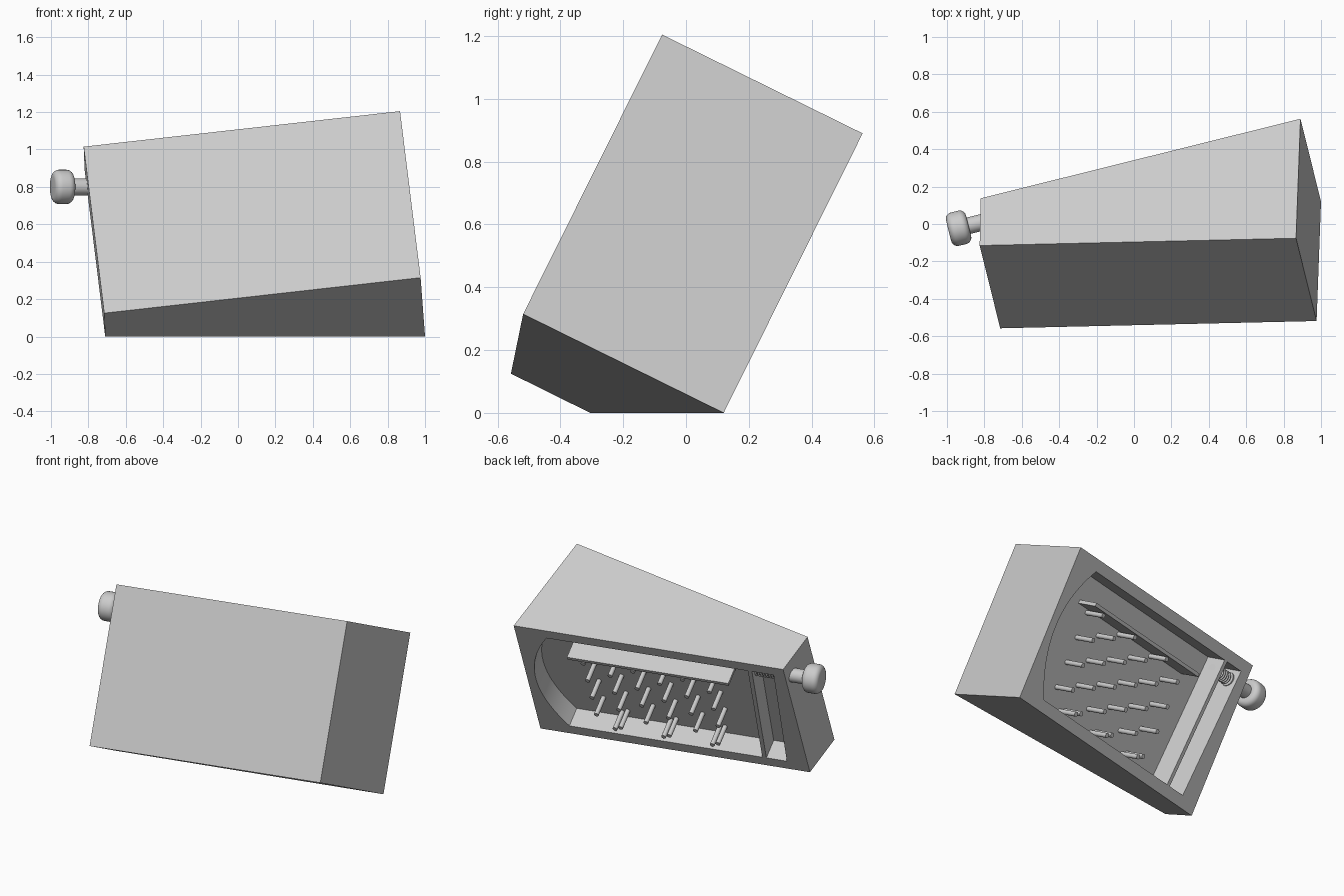
import bpy, bmesh, math
from mathutils import Matrix, Vector

if "Cube" in bpy.data.objects:
    bpy.data.objects.remove(bpy.data.objects["Cube"])

grey = bpy.data.materials.new("light grey")
grey.use_nodes = True
COLOUR = (0.6, 0.6, 0.6, 1)
grey.diffuse_color = COLOUR
grey.node_tree.nodes["Principled BSDF"].inputs["Base Color"].default_value = COLOUR

# Tilted working frame: u along the playfield, v across it, w into the case
u = Vector((1.71, 0.425, 0)).normalized()
v = Vector((-0.11, 0.4425, 0.89)).normalized()
w = u.cross(v)
FRAME = Matrix((u, v, w)).transposed().to_4x4()
FRAME.translation = (-0.71, -0.305, 0)
LENGTH, DEPTH = 1.762, 0.14


def make(name, bm, smooth=False):
    bmesh.ops.recalc_face_normals(bm, faces=bm.faces)
    mesh = bpy.data.meshes.new(name)
    bm.to_mesh(mesh)
    bm.free()
    ob = bpy.data.objects.new(name, mesh)
    bpy.context.collection.objects.link(ob)
    mesh.materials.append(grey)
    ob.matrix_world = FRAME
    if smooth:
        bpy.ops.object.select_all(action='DESELECT')
        ob.select_set(True)
        bpy.context.view_layer.objects.active = ob
        bpy.ops.object.shade_smooth_by_angle(angle=math.radians(35))
    return ob


def prism(name, outline, offset, smooth=False):
    """Extrude a closed outline of points by an offset."""
    bm = bmesh.new()
    face = bm.faces.new([bm.verts.new(p) for p in outline])
    new = bmesh.ops.extrude_face_region(bm, geom=[face])["geom"]
    bmesh.ops.translate(bm, vec=offset, verts=[g for g in new if isinstance(g, bmesh.types.BMVert)])
    return make(name, bm, smooth)


def slab(name, corners, low, high):
    return prism(name, [(a, b, low) for a, b in corners], (0, 0, high - low))


def lathe(name, profile, centre):
    """Spin (u, radius) points about the u direction."""
    bm = bmesh.new()
    verts = [bm.verts.new((a, r, 0)) for a, r in profile]
    edges = [bm.edges.new(p) for p in zip(verts, verts[1:])]
    bmesh.ops.spin(bm, geom=verts + edges, axis=(1, 0, 0), cent=(0, 0, 0),
                   angle=math.tau, steps=32)
    bmesh.ops.remove_doubles(bm, verts=bm.verts, dist=0.0001)
    bmesh.ops.translate(bm, vec=(0, *centre), verts=bm.verts)
    return make(name, bm, True)


# Wedge case
case = prism("case", [(0, 0, 0), (LENGTH, 0, 0), (1.585, 0, 0.69), (-0.066, 0, 0.274)], (0, 1, 0))

# Recess with a bowed end and a slanted end
LOW, HIGH = 0.074, 0.928
bow = []
for i in range(25):
    t = i / 24
    bow.append((1.56 + 0.145 * 4 * t * (1 - t), LOW + (HIGH - LOW) * t))
cutter = slab("recess_cutter", [(0.138, LOW)] + bow + [(0.075, HIGH)], -0.1, DEPTH)
cutter.hide_render = True
cutter.hide_viewport = True
cut = case.modifiers.new("recess", 'BOOLEAN')
cut.operation, cut.solver, cut.object = 'DIFFERENCE', 'EXACT', cutter
bpy.context.view_layer.update()
cutter.hide_viewport = False
graph = bpy.context.evaluated_depsgraph_get()
mesh = bpy.data.meshes.new_from_object(case.evaluated_get(graph))
case.modifiers.clear()
case.data = mesh
bpy.data.objects.remove(cutter)
bpy.ops.object.select_all(action='DESELECT')
case.select_set(True)
bpy.context.view_layer.objects.active = case
bpy.ops.object.shade_smooth_by_angle(angle=math.radians(20))

# Lane divider and upper shelf
slab("lane_divider", [(0.272, LOW), (0.298, LOW), (0.243, HIGH), (0.217, HIGH)], 0, DEPTH)
slab("upper_shelf", [(0.4, 0.745), (1.455, 0.745), (1.455, 0.767), (0.4, 0.767)], 0, DEPTH)

# Staggered pins, with close pairs along the lower edge
spots = []
for col in range(6):
    a = 1.357 - 0.162 * col
    odd = col % 2
    spots += [(a, 0.23 + 0.165 * row + 0.085 * odd) for row in range(4 - odd)]
for col in range(3):
    a = 1.235 - 0.318 * col
    spots += [(a - 0.02, 0.135), (a + 0.02, 0.115)]
bm = bmesh.new()
for a, b in spots:
    bmesh.ops.create_cone(bm, cap_ends=True, segments=16, radius1=0.015, radius2=0.015,
                          depth=DEPTH, matrix=Matrix.Translation((a, b, DEPTH / 2)))
make("pins", bm, True)

# Plunger rod with a rounded knob
AXIS = (0.862, 0.072)
lathe("plunger_rod", [(-0.12, 0), (-0.12, 0.045), (0.09, 0.045), (0.09, 0.028),
                      (0.248, 0.028), (0.248, 0)], AXIS)
knob = [(-0.208, 0)]
for centre, start in ((-0.173, 180), (-0.133, 90)):
    for i in range(7):
        ang = math.radians(start - 15 * i)
        knob.append((centre + 0.035 * math.cos(ang), 0.057 + 0.035 * math.sin(ang)))
lathe("plunger_knob", knob + [(-0.098, 0)], AXIS)

# Coil spring around the rod inside the lane
curve = bpy.data.curves.new("plunger_spring", 'CURVE')
curve.dimensions = '3D'
curve.bevel_depth, curve.bevel_resolution = 0.006, 2
coil = curve.splines.new('POLY')
TURNS, STEPS = 7, 16
coil.points.add(TURNS * STEPS)
for i, p in enumerate(coil.points):
    ang = math.tau * i / STEPS
    p.co = (0.095 + 0.125 * i / (TURNS * STEPS), AXIS[0] + 0.036 * math.cos(ang),
            AXIS[1] + 0.036 * math.sin(ang), 1)
curve.materials.append(grey)
spring = bpy.data.objects.new("plunger_spring", curve)
bpy.context.collection.objects.link(spring)
spring.matrix_world = FRAME
